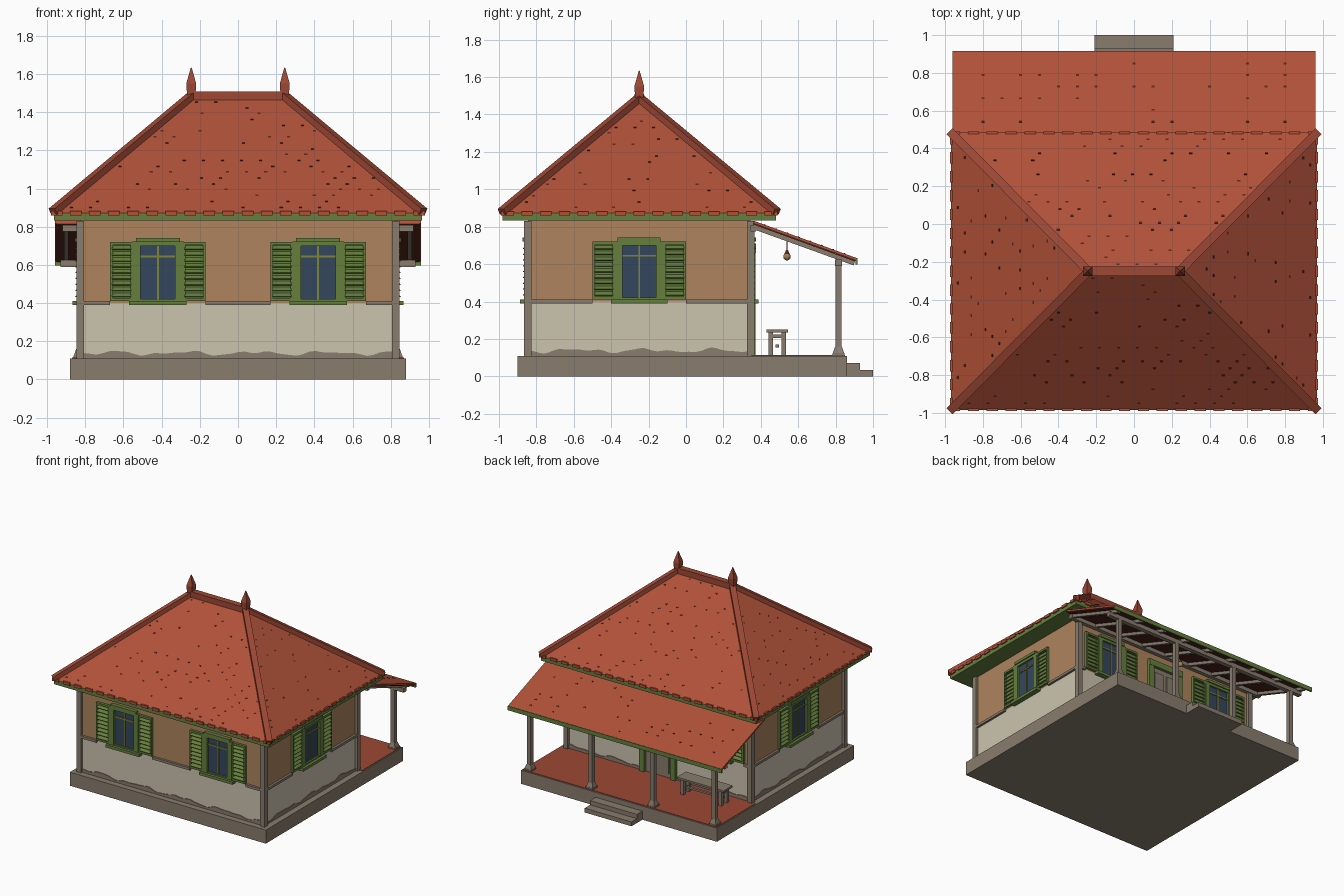
import bpy, bmesh, math, random
from mathutils import Matrix, Vector

if "Cube" in bpy.data.objects:
    bpy.data.objects.remove(bpy.data.objects["Cube"])
random.seed(4)


def material(name, r, g, b):
    m = bpy.data.materials.new(name)
    m.use_nodes = True
    m.diffuse_color = (r, g, b, 1)
    m.node_tree.nodes["Principled BSDF"].inputs["Base Color"].default_value = (r, g, b, 1)
    return m


ROOF = material("roof red", .44, .083, .041)
RIDGE = material("ridge red", .34, .065, .035)
OCHRE = material("ochre plaster", .42, .23, .11)
CREAM = material("cream plaster", .60, .55, .43)
STONE = material("weathered grey", .25, .205, .155)
GREEN = material("painted green", .13, .21, .048)
BAR = material("light olive", .22, .24, .035)
GLASS = material("blue glass", .035, .062, .11)
DARK = material("dark tile", .10, .02, .014)
LAMP = material("lamp amber", .36, .22, .09)
UP = Vector((0, 0, 1))


class Part:
    """Collects simple solids into one named object."""

    def __init__(self, name, mat, frame=None):
        self.name, self.mat, self.bm = name, mat, bmesh.new()
        self.frame = frame or Matrix()

    def box(self, x0, x1, y0, y1, z0, z1):
        lo, hi = Vector((x0, y0, z0)), Vector((x1, y1, z1))
        return self.solid(Matrix.Translation((lo + hi) / 2), hi - lo)

    def solid(self, matrix, size):
        scale = Matrix.Diagonal((*size, 1))
        bmesh.ops.create_cube(self.bm, size=1, matrix=self.frame @ matrix @ scale)
        return self

    def bar(self, p, q, width, height):
        p, q = Vector(p), Vector(q)
        turn = (q - p).to_track_quat('X', 'Z').to_matrix().to_4x4()
        return self.solid(Matrix.Translation((p + q) / 2) @ turn, ((q - p).length, width, height))

    def taper(self, x, y, z0, z1, r0, r1, sides=4):
        """Upright tapered prism; r is the half width for four sides."""
        k = math.sqrt(2) if sides == 4 else 1
        spot = Matrix.Translation((x, y, (z0 + z1) / 2)) @ Matrix.Rotation(math.pi / 4, 4, 'Z')
        bmesh.ops.create_cone(self.bm, cap_ends=True, segments=sides, radius1=r0 * k,
                              radius2=r1 * k, depth=z1 - z0, matrix=self.frame @ spot)
        return self

    def done(self):
        bmesh.ops.recalc_face_normals(self.bm, faces=self.bm.faces)
        mesh = bpy.data.meshes.new(self.name)
        self.bm.to_mesh(mesh)
        self.bm.free()
        mesh.materials.append(self.mat)
        ob = bpy.data.objects.new(self.name, mesh)
        bpy.context.collection.objects.link(ob)
        return ob


# Plinth, veranda floor and steps
Part("plinth", STONE).box(-.88, .88, -.9, .86, 0, .11).done()
Part("veranda_floor", RIDGE).box(-.87, .87, .35, .85, .105, .114).done()
steps = Part("steps", STONE)
steps.box(-.21, .21, .85, .93, 0, .07).box(-.21, .21, .92, 1, 0, .035).done()

# House body and corner posts
Part("lower_wall", CREAM).box(-.825, .825, -.845, .345, .1, .4).done()
Part("upper_wall", OCHRE).box(-.825, .825, -.845, .345, .4, .84).done()
corners = Part("corner_posts", STONE)
for x in (-.826, .826):
    for y in (-.846, .346):
        corners.box(x - .02, x + .02, y - .02, y + .02, .11, .83)
corners.done()


def window(frame, side, u, d):
    """Shuttered window at u along a wall whose surface is d from the centre."""
    label = f"{side}_window"
    glass = Part(label + "_glass", GLASS, frame)
    glass.box(u - .095, u + .095, -d - .006, -d, .41, .71).done()
    bars = Part(label + "_bars", BAR, frame)
    bars.box(u - .005, u + .005, -d - .013, -d, .42, .70)
    bars.box(u - .09, u + .09, -d - .013, -d, .64, .65).done()
    wood = Part(label + "_frame", GREEN, frame)
    wood.box(u - .135, u + .135, -d - .022, -d, .70, .722)
    wood.box(u - .115, u + .115, -d - .03, -d, .72, .742)
    wood.box(u - .15, u + .15, -d - .042, -d, .39, .412)
    wood.box(u - .09, u + .09, -d - .02, -d, .41, .422)
    shutters = Part(label + "_shutters", GREEN, frame)
    for s in (-1, 1):
        a, b = sorted((u + s * .09, u + s * .13))
        wood.box(a, b, -d - .022, -d, .41, .70)
        a, b = sorted((u + s * .13, u + s * .25))
        shutters.box(a, b, -d - .008, -d, .412, .72)
        for x in (a, b - .014):
            shutters.box(x, x + .014, -d - .02, -d, .412, .72)
        for z in (.412, .704):
            shutters.box(a, b, -d - .02, -d, z, z + .016)
        # tilted louvres
        for i in range(9):
            spot = Matrix.Translation(((a + b) / 2, -d - .016, .442 + i * .031))
            shutters.solid(spot @ Matrix.Rotation(.7, 4, 'X'), (.1, .026, .006))
    wood.done()
    shutters.done()


# Wall dressing: windows, string course and worn base coat
walls = [("front", 0, .595, .81, (-.42, .42)), ("right", 1, .825, .58, (0,)),
         ("back", 2, .595, .81, (-.52, .52)), ("left", 3, .825, .58, (0,))]
for side, turn, d, half, spots in walls:
    frame = Matrix.Translation((0, -.25, 0)) @ Matrix.Rotation(turn * math.pi / 2, 4, 'Z')
    blocked = [(u - .25, u + .25) for u in spots]
    if side == "back":
        blocked.insert(1, (-.16, .16))
    course = Part(side + "_string_course", STONE, frame)
    start = -half
    for a, b in blocked + [(half, half)]:
        course.box(start, a, -d - .018, -d, .39, .41)
        start = b
    course.done()
    for u in spots:
        window(frame, side, u, d)
    # wavy edged plate along the wall foot
    worn = Part(side + "_worn_base", STONE, frame)
    outline = [(-half, .11)]
    count = 48
    for i in range(count + 1):
        u = -half + 2 * half * i / count
        wave = math.sin(u * 17 + turn) + .7 * math.sin(u * 31 + 2) + .4 * math.sin(u * 53)
        outline.append((u, .138 + .008 * wave))
    outline.append((half, .11))
    face = worn.bm.faces.new([worn.bm.verts.new(frame @ Vector((u, -d, z))) for u, z in outline])
    grown = bmesh.ops.extrude_face_region(worn.bm, geom=[face])["geom"]
    out = frame.to_3x3() @ Vector((0, -.006, 0))
    bmesh.ops.translate(worn.bm, vec=out, verts=[v for v in grown if isinstance(v, bmesh.types.BMVert)])
    worn.done()

# Door in the veranda wall
surround = Part("door_frame", GREEN)
surround.box(-.16, -.115, .34, .372, .11, .68).box(.115, .16, .34, .372, .11, .68)
surround.box(-.16, .16, .34, .375, .66, .71).done()
door = Part("door", STONE).box(-.115, .115, .34, .352, .11, .66)
for x in (-.057, .057):
    for z0, z1 in ((.15, .36), (.40, .62)):
        door.box(x - .04, x + .04, .35, .36, z0, z1)
door.done()

# Main hipped roof
Part("eaves_board", GREEN).box(-.965, .965, -.98, .48, .832, .876).done()
E = [Vector(p) for p in ((-.97, -.985, .872), (.97, -.985, .872), (.97, .485, .872), (-.97, .485, .872))]
L, R = Vector((-.24, -.25, 1.485)), Vector((.24, -.25, 1.485))
roof = Part("main_roof", ROOF)
e = [roof.bm.verts.new(p) for p in E]
l, r = roof.bm.verts.new(L), roof.bm.verts.new(R)
for loop in ((e[0], e[1], r, l), (e[1], e[2], r), (e[2], e[3], l, r), (e[3], e[0], l), e[::-1]):
    roof.bm.faces.new(loop)
roof.done()
caps = Part("ridge_and_hip_caps", RIDGE).bar(L, R, .05, .05)
for corner, top in zip(E, (L, R, R, L)):
    caps.bar(corner + UP * .008, top + UP * .004, .045, .035)
caps.done()
finials = Part("finials", RIDGE)
for x in (-.245, .245):
    finials.taper(x, -.25, 1.46, 1.55, .02, .026).taper(x, -.25, 1.55, 1.635, .026, .002)
finials.done()

# Tile noses over the eaves
noses = Part("eaves_tiles", ROOF)
for i in range(20):
    x = -.95 + i * .1
    for y in (-.983, .483):
        noses.box(x - .03, x + .03, y - .006, y + .006, .86, .882)
for i in range(15):
    y = -.95 + i * .1
    for x in (-.968, .968):
        noses.box(x - .006, x + .006, y - .03, y + .03, .86, .882)
noses.done()


def chips(name, a, b, c, d):
    """Scatter small gaps in the tiling over a slope a-b (eave), c-d (top)."""
    part = Part(name, DARK)
    across = (b - a).normalized()
    normal = across.cross(c - b).normalized()
    turn = Matrix((across, normal.cross(across), normal)).transposed().to_4x4()
    rows = int((d - a).length / .06)
    for row in range(1, rows):
        p, q = a.lerp(d, row / rows), b.lerp(c, row / rows)
        for i in range(int((q - p).length / .1)):
            if random.random() < .3:
                spot = p + across * (i * .1 + .06)
                part.solid(Matrix.Translation(spot) @ turn, (.016, .01, .004))
    part.done()


chips("front_tile_gaps", E[0], E[1], R, L)
chips("right_tile_gaps", E[1], E[2], R, R)
chips("back_tile_gaps", E[2], E[3], L, R)
chips("left_tile_gaps", E[3], E[0], L, L)

# Veranda roof with rafters and beams
Part("veranda_roof", ROOF).bar((0, .36, .825), (0, .91, .626), 1.92, .014).done()
Part("veranda_roof_underside", DARK).bar((0, .36, .815), (0, .905, .617), 1.9, .006).done()
Part("veranda_eaves_board", GREEN).box(-.96, .96, .905, .917, .598, .632).done()
chips("veranda_tile_gaps", Vector((.96, .91, .634)), Vector((-.96, .91, .634)),
      Vector((-.96, .36, .833)), Vector((.96, .36, .833)))
timber = Part("veranda_timbers", STONE)
timber.box(-.92, .92, .345, .375, .775, .81).box(-.93, .93, .797, .833, .59, .625)
for i in range(9):
    x = -.9 + i * .225
    timber.bar((x, .36, .8), (x, .9, .605), .025, .025)
timber.done()
posts = Part("veranda_posts", STONE)
for x in (-.83, -.277, .277, .83):
    posts.box(x - .017, x + .017, .798, .832, .11, .6)
    posts.taper(x, .815, .11, .125, .032, .032).taper(x, .815, .125, .16, .03, .018)
posts.done()

# Bench
bench = Part("bench", STONE).box(-.72, -.3, .43, .545, .235, .25)
for x in (-.68, -.34):
    for y in (.452, .523):
        bench.box(x - .013, x + .013, y - .012, y + .012, .11, .236)
    bench.box(x - .01, x + .01, .45, .525, .205, .225)
bench.box(-.68, -.34, .478, .497, .155, .17).done()

# Hanging lamp
Part("lamp_cord", DARK).taper(0, .54, .66, .755, .004, .004, 8).taper(0, .54, .655, .675, .014, .006, 12).done()
globe = Part("lamp_globe", LAMP)
bmesh.ops.create_uvsphere(globe.bm, u_segments=16, v_segments=10, radius=.02,
                          matrix=Matrix.Translation((0, .54, .64)))
for f in globe.bm.faces:
    f.smooth = True
globe.done()
